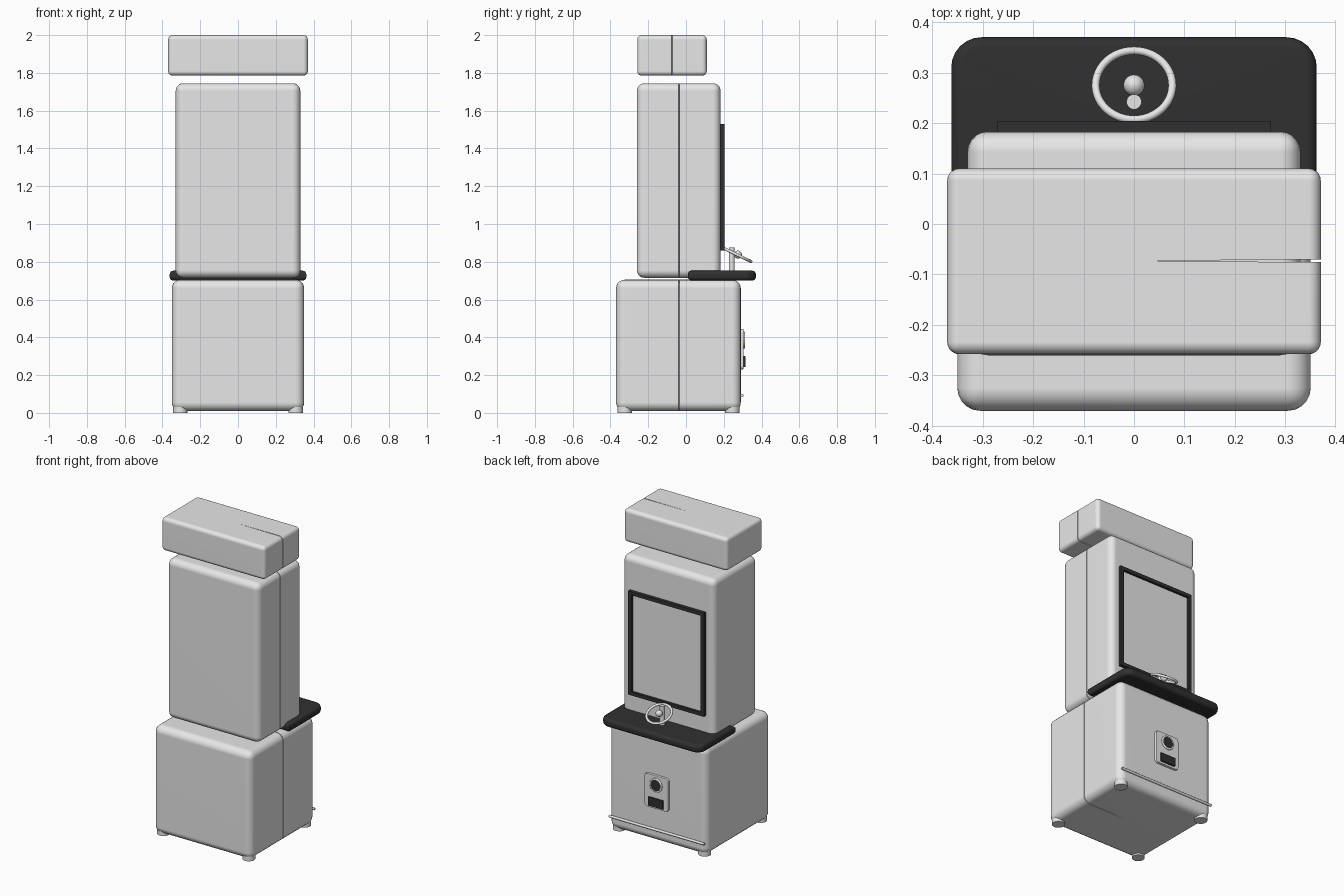
import bpy, bmesh, math
from mathutils import Vector, Matrix

if "Cube" in bpy.data.objects:
    bpy.data.objects.remove(bpy.data.objects["Cube"])


def material(name, value):
    m = bpy.data.materials.new(name)
    m.use_nodes = True
    color = (value, value, value, 1)
    m.diffuse_color = color
    m.node_tree.nodes["Principled BSDF"].inputs["Base Color"].default_value = color
    return m


GREY = material("light grey", 0.8)
BLACK = material("soft black", 0.03)


def finish(name, bm, *mats):
    mesh = bpy.data.meshes.new(name)
    bm.to_mesh(mesh)
    bm.free()
    obj = bpy.data.objects.new(name, mesh)
    bpy.context.collection.objects.link(obj)
    for m in mats:
        mesh.materials.append(m)
    return obj


def smooth(obj):
    bpy.ops.object.select_all(action="DESELECT")
    obj.select_set(True)
    bpy.context.view_layer.objects.active = obj
    bpy.ops.object.shade_smooth_by_angle(angle=math.radians(35))
    mod = obj.modifiers.new("even normals", "WEIGHTED_NORMAL")
    mod.keep_sharp = True
    return obj


def block(lo, hi):
    lo, hi = Vector(lo), Vector(hi)
    bm = bmesh.new()
    bmesh.ops.create_cube(bm, size=1)
    for v in bm.verts:
        v.co = (lo + hi) / 2 + v.co * (hi - lo)
    return bm


def round_edges(bm, radius, segments=5, rule=lambda e: True):
    edges = [e for e in bm.edges if rule(e)]
    bmesh.ops.bevel(bm, geom=edges, offset=radius, segments=segments,
                    profile=0.5, affect="EDGES", clamp_overlap=True)


def rounded_box(name, lo, hi, radius, mat, segments=5):
    bm = block(lo, hi)
    round_edges(bm, radius, segments)
    return smooth(finish(name, bm, mat))


def cylinder(name, center, radius, depth, mat, axis="Z", sides=32):
    bm = bmesh.new()
    bmesh.ops.create_cone(bm, cap_ends=True, segments=sides, radius1=radius,
                          radius2=radius, depth=depth)
    turn = {"X": Matrix.Rotation(math.pi / 2, 3, "Y"),
            "Y": Matrix.Rotation(math.pi / 2, 3, "X"),
            "Z": Matrix.Identity(3)}[axis]
    for v in bm.verts:
        v.co = turn @ v.co + Vector(center)
    return smooth(finish(name, bm, mat))


def ring(name, center, tilt, radius, thickness):
    bpy.ops.mesh.primitive_torus_add(major_segments=48, minor_segments=12,
                                     major_radius=radius, minor_radius=thickness,
                                     location=center, rotation=(tilt, 0, 0))
    obj = bpy.context.object
    obj.name = name
    obj.data.materials.append(GREY)
    return smooth(obj)


def cut_seam(obj, y):
    # Thin wedge-shaped joint opening toward the +x side
    bm = block((0.04, y - 0.003, -0.1), (0.4, y + 0.003, 2.1))
    for v in bm.verts:
        if v.co.x < 0.1:
            v.co.y = y + (v.co.y - y) * 0.05
    cutter = finish("seam_cutter", bm)
    cutter.hide_render = True
    mod = obj.modifiers.new("seam", "BOOLEAN")
    mod.operation, mod.object, mod.solver = "DIFFERENCE", cutter, "EXACT"
    bpy.context.view_layer.objects.active = obj
    bpy.ops.object.modifier_move_to_index(modifier="seam", index=0)
    bpy.ops.object.modifier_apply(modifier="seam")
    bpy.data.objects.remove(cutter)
    smooth(obj)
    obj.modifiers.remove(obj.modifiers[-1])


# Three stacked cabinet bodies
cut_seam(rounded_box("lower_body", (-0.35, -0.37, 0.01), (0.35, 0.29, 0.705), 0.045, GREY), -0.038)
cut_seam(rounded_box("upper_body", (-0.33, -0.26, 0.715), (0.33, 0.183, 1.745), 0.04, GREY), -0.038)
cut_seam(rounded_box("header_box", (-0.37, -0.258, 1.785), (0.37, 0.11, 2.0), 0.024, GREY), -0.073)

# Control shelf with rounded outer corners
bm = block((-0.362, 0.01, 0.7), (0.362, 0.37, 0.753))
round_edges(bm, 0.06, 6, lambda e: abs(e.verts[0].co.z - e.verts[1].co.z) > 0.01
            and e.verts[0].co.y > 0.3)
round_edges(bm, 0.02, 4, lambda e: abs(e.verts[0].co.z - e.verts[1].co.z) < 0.001)
smooth(finish("control_shelf", bm, BLACK))

# Screen with raised black bezel
bm = block((-0.27, 0.17, 0.86), (0.27, 0.204, 1.53))
bm.normal_update()
screen = max(bm.faces, key=lambda f: f.normal.y)
bmesh.ops.inset_region(bm, faces=[screen], thickness=0.032, depth=0)
top = bmesh.ops.extrude_discrete_faces(bm, faces=[screen])["faces"][0]
bmesh.ops.translate(bm, verts=list(top.verts), vec=(0, -0.015, 0))
top.material_index = 1
finish("screen_bezel", bm, BLACK, GREY)

# Steering wheel, hub and column
ring("steering_wheel", (0, 0.275, 0.835), math.radians(-26), 0.076, 0.008)
bm = bmesh.new()
bmesh.ops.create_uvsphere(bm, u_segments=24, v_segments=12, radius=0.021)
bmesh.ops.translate(bm, verts=list(bm.verts), vec=(0, 0.275, 0.838))
smooth(finish("wheel_hub", bm, GREY))
cylinder("wheel_column", (0, 0.242, 0.81), 0.015, 0.13, GREY)

# Coin panel
bm = block((-0.085, 0.28, 0.23), (0.085, 0.305, 0.445))
round_edges(bm, 0.02, 4, lambda e: abs(e.verts[0].co.y - e.verts[1].co.y) > 0.01)
round_edges(bm, 0.005, 2, lambda e: min(v.co.y for v in e.verts) > 0.3)
smooth(finish("coin_panel", bm, GREY))
cylinder("coin_button", (0, 0.305, 0.385), 0.036, 0.014, BLACK, "Y")
ring("coin_button_rim", (0, 0.307, 0.385), math.pi / 2, 0.039, 0.006)
rounded_box("coin_return", (-0.054, 0.3, 0.243), (0.054, 0.315, 0.3), 0.004, BLACK, 2)

# Kick rail and feet
cylinder("kick_rail", (0, 0.297, 0.092), 0.008, 0.68, GREY, "X", 16)
for x in (-0.305, 0.305):
    for y in (-0.325, 0.245):
        cylinder("foot", (x, y, 0.015), 0.038, 0.03, GREY)
